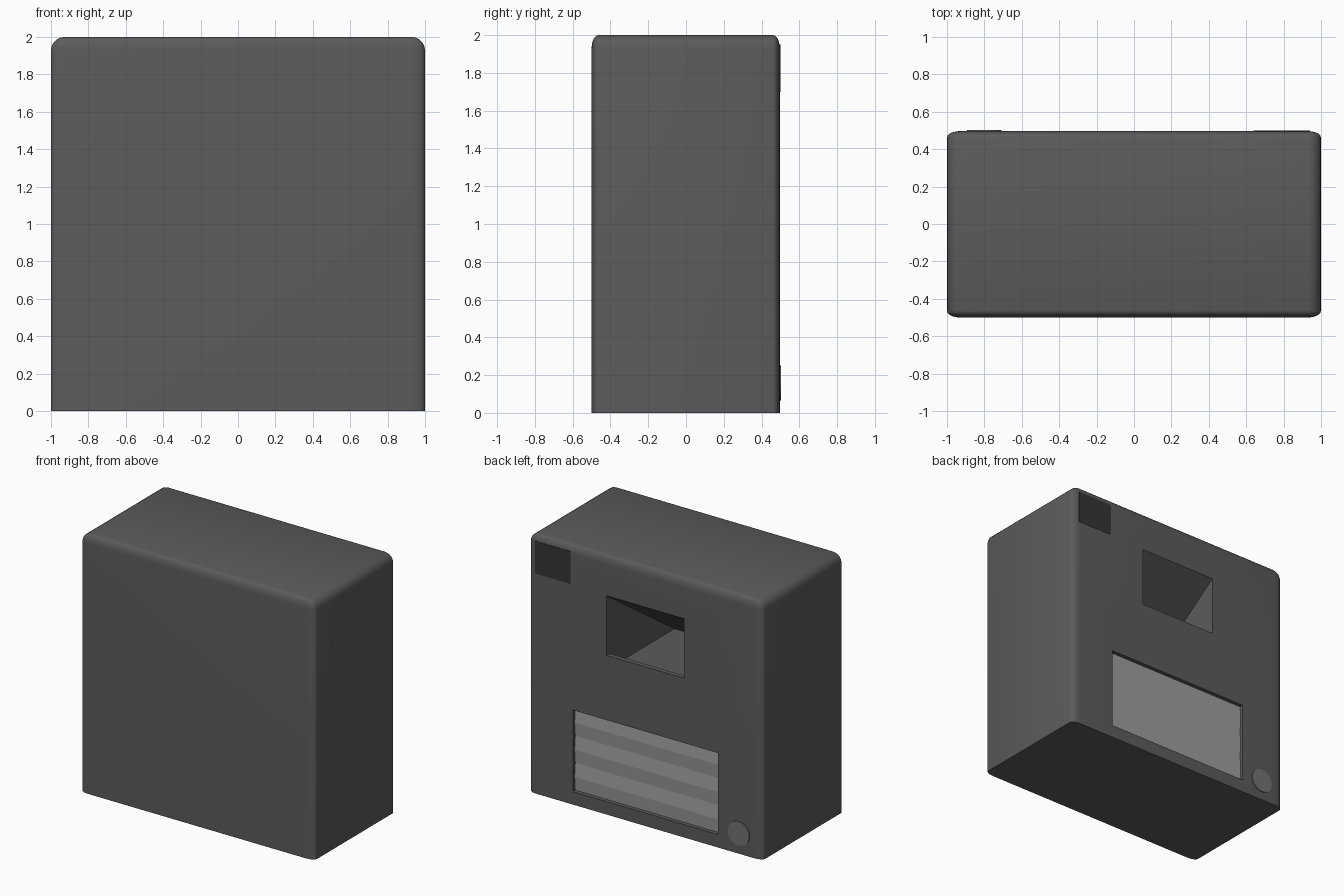
import bpy, bmesh, math
from mathutils import Vector

if "Cube" in bpy.data.objects:
    bpy.data.objects.remove(bpy.data.objects["Cube"])


def material(name, v):
    m = bpy.data.materials.new(name)
    m.diffuse_color = (v, v, v, 1)
    m.use_nodes = True
    m.node_tree.nodes["Principled BSDF"].inputs["Base Color"].default_value = m.diffuse_color
    return m


def finish(name, bm, mat=None):
    bmesh.ops.recalc_face_normals(bm, faces=bm.faces[:])
    me = bpy.data.meshes.new(name)
    bm.to_mesh(me)
    bm.free()
    ob = bpy.data.objects.new(name, me)
    bpy.context.collection.objects.link(ob)
    if mat:
        me.materials.append(mat)
    return ob


def prism(name, profile, half_width, mat=None, cx=0):
    """Extrude a (y, z) profile along x."""
    bm = bmesh.new()
    face = bm.faces.new([bm.verts.new((cx - half_width, y, z)) for y, z in profile])
    new = bmesh.ops.extrude_face_region(bm, geom=[face])["geom"]
    bmesh.ops.translate(bm, vec=(2 * half_width, 0, 0),
                        verts=[g for g in new if isinstance(g, bmesh.types.BMVert)])
    return finish(name, bm, mat)


def cut(target, cutter):
    cutter.hide_render = True
    mod = target.modifiers.new("cut", "BOOLEAN")
    mod.operation = "DIFFERENCE"
    mod.solver = "EXACT"
    mod.object = cutter
    bpy.context.view_layer.objects.active = target
    bpy.ops.object.modifier_apply(modifier=mod.name)
    bpy.data.objects.remove(cutter)


dark = material("dark_casing", 0.105)
black = material("black_panel", 0.035)
light = material("light_grille", 0.34)
mid = material("button_grey", 0.17)
BACK = 0.497

# Casing: unit cube with rounded top and upright edges, stretched to size
bm = bmesh.new()
bmesh.ops.create_cube(bm, size=1)
edges = [e for e in bm.edges if any(v.co.z > 0 for v in e.verts)]
bmesh.ops.bevel(bm, geom=edges, offset=0.036, segments=5, profile=0.5, affect="EDGES")
for v in bm.verts:
    v.co = Vector((v.co.x * 2, v.co.y * (BACK + 0.5) + (BACK - 0.5) / 2, (v.co.z + 0.5) * 2))
casing = finish("casing", bm, dark)

# Chute with sloping ceiling and a floor below the opening's lip
cut(casing, prism("chute_cutter", [(0.6, 1.69), (BACK, 1.69), (-0.33, 1.12),
                                   (0.46, 1.12), (0.46, 1.23), (0.6, 1.23)], 0.33))
# Shallow recess for the grille
cut(casing, prism("recess_cutter", [(0.6, 0.10), (0.6, 0.73), (0.45, 0.73), (0.45, 0.10)], 0.62))
bpy.ops.object.select_all(action="DESELECT")
casing.select_set(True)
bpy.context.view_layer.objects.active = casing
bpy.ops.object.shade_smooth_by_angle(angle=math.radians(30))

# Grille with gentle horizontal ridges
folds = 6
front = [(0.466 + 0.008 * (i % 2), 0.10 + 0.63 * i / folds) for i in range(folds + 1)]
prism("grille", [(0.448, 0.10)] + front + [(0.448, 0.73)], 0.62, light)

# Black square panel in the upper corner
prism("corner_panel", [(0.48, 1.70), (0.499, 1.70), (0.499, 1.95), (0.48, 1.95)], 0.15, black, 0.79)

# Round button
bm = bmesh.new()
bmesh.ops.create_cone(bm, cap_ends=True, segments=32, radius1=0.092, radius2=0.092, depth=0.03)
for v in bm.verts:
    v.co = Vector((v.co.x - 0.80, v.co.z + 0.488, v.co.y + 0.158))
finish("button", bm, mid)
